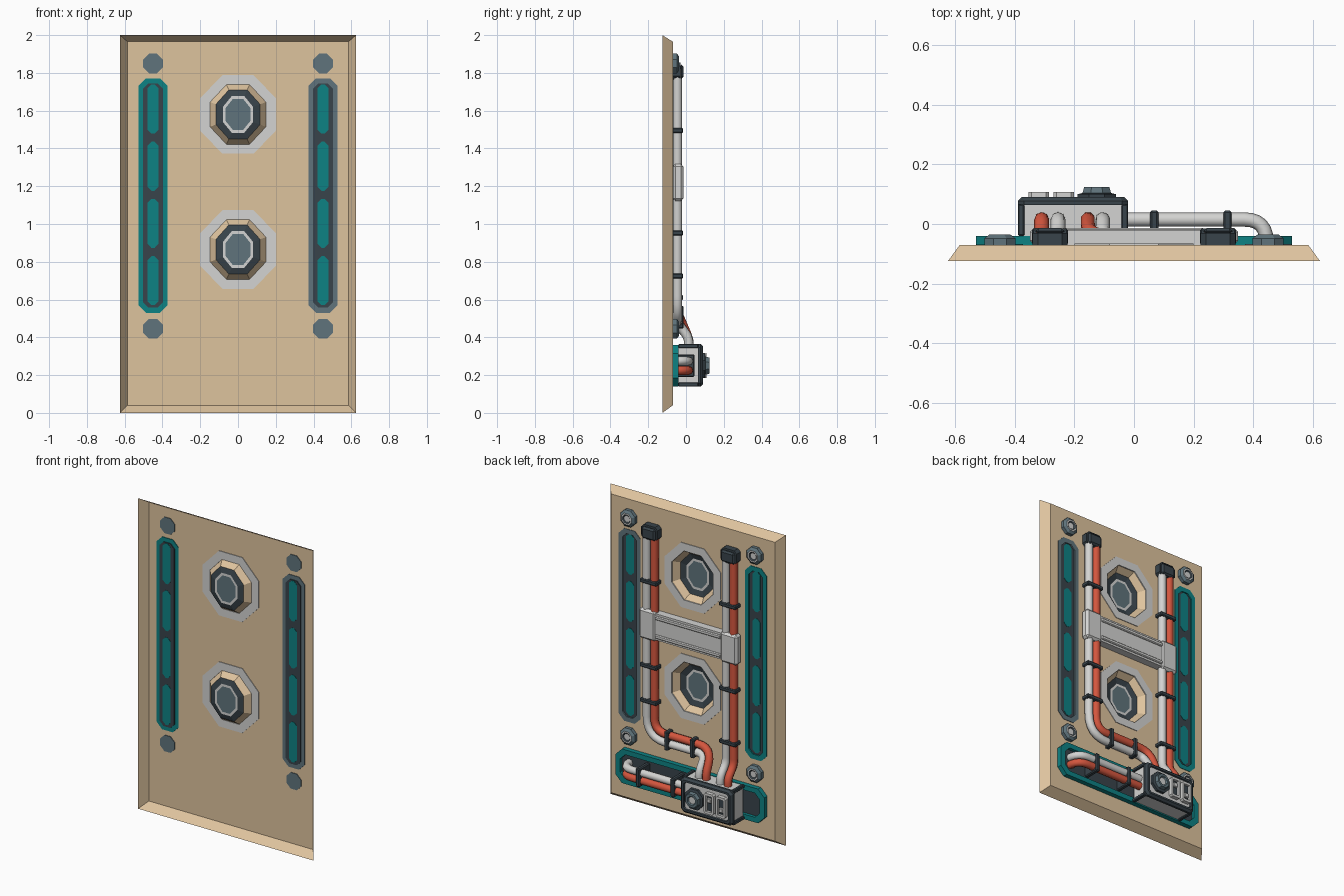
import bpy, bmesh, math
from mathutils import Vector, Matrix

if "Cube" in bpy.data.objects:
    bpy.data.objects.remove(bpy.data.objects["Cube"])


def material(name, r, g, b):
    m = bpy.data.materials.new(name)
    m.diffuse_color = [(c / 255 / 12.92 if c < 11 else ((c / 255 + .055) / 1.055) ** 2.4)
                       for c in (r, g, b)] + [1]
    m.use_nodes = True
    m.node_tree.nodes["Principled BSDF"].inputs["Base Color"].default_value = m.diffuse_color
    return m


TAN = material("tan", 222, 195, 158)
TEAL = material("teal", 13, 130, 132)
DARK = material("charcoal", 57, 68, 75)
SLATE = material("slate", 96, 116, 124)
LIGHT = material("light_grey", 212, 212, 210)
RED = material("brick_red", 212, 86, 62)


def add(name, me, *mats):
    ob = bpy.data.objects.new(name, me)
    bpy.context.collection.objects.link(ob)
    me.materials.clear()
    for m in mats:
        me.materials.append(m)
    return ob


def curve_to_mesh(cu, matrix, name, mat, smooth):
    tmp = bpy.data.objects.new("tmp", cu)
    bpy.context.collection.objects.link(tmp)
    dg = bpy.context.evaluated_depsgraph_get()
    me = bpy.data.meshes.new_from_object(tmp.evaluated_get(dg))
    bpy.data.objects.remove(tmp)
    me.transform(matrix)
    me.name = name
    for p in me.polygons:
        p.use_smooth = smooth
        p.material_index = 0
    return add(name, me, mat)


def rect(cx, cz, hx, hz, c=0):
    if c == 0:
        return [(cx - hx, cz - hz), (cx + hx, cz - hz), (cx + hx, cz + hz), (cx - hx, cz + hz)]
    q = [(hx - c, -hz), (hx, c - hz), (hx, hz - c), (hx - c, hz)]
    q += [(-x, -z) for x, z in q]
    return [(cx + x, cz + z) for x, z in q]


def octagon(cx, cz, hx, hz):
    k = 1 / math.cos(math.pi / 8)
    a = [math.pi / 8 + i * math.pi / 4 for i in range(8)]
    return [(cx + hx * k * math.cos(t), cz + hz * k * math.sin(t)) for t in a]


def plate(name, loops, y0, y1, mat):
    """Flat outline in x/z, later loops are holes, thickness from y0 to y1."""
    cu = bpy.data.curves.new(name, 'CURVE')
    cu.dimensions, cu.fill_mode, cu.extrude = '2D', 'BOTH', (y1 - y0) / 2
    for lp in loops:
        s = cu.splines.new('POLY')
        s.points.add(len(lp) - 1)
        for p, (x, z) in zip(s.points, lp):
            p.co = (x, z, 0, 1)
        s.use_cyclic_u = True
    mw = Matrix.Translation((0, (y0 + y1) / 2, 0)) @ Matrix.Rotation(math.pi / 2, 4, 'X')
    return curve_to_mesh(cu, mw, name, mat, False)


def box(name, x, y, z, mat, bevel=0.0):
    bm = bmesh.new()
    bmesh.ops.create_cube(bm, size=1)
    for v in bm.verts:
        v.co = [(r[0] + r[1]) / 2 + c * (r[1] - r[0]) for r, c in zip((x, y, z), v.co)]
    if bevel:
        bmesh.ops.bevel(bm, geom=bm.edges[:], offset=bevel, segments=1, affect='EDGES')
    me = bpy.data.meshes.new(name)
    bm.to_mesh(me)
    return add(name, me, mat)


def loft(name, rings, mats, bands, cap=True):
    """Join (outline, y) rings; bands give the material of each step, the last one the cap."""
    n = len(rings[0][0])
    verts = [(x, y, z) for lp, y in rings for x, z in lp]
    faces = [(r * n + i, r * n + (i + 1) % n, (r + 1) * n + (i + 1) % n, (r + 1) * n + i)
             for r in range(len(rings) - 1) for i in range(n)]
    if cap:
        faces.append(tuple(range((len(rings) - 1) * n, len(rings) * n)))
    me = bpy.data.meshes.new(name)
    me.from_pydata(verts, [], faces)
    ob = add(name, me, *mats)
    for i, p in enumerate(me.polygons):
        p.material_index = bands[i // n]
    return ob


def pipe(name, pts, cuts, mat, r=0.025):
    """Tube along pts with rounded corners; cuts are the corner lengths."""
    pts = [Vector(p) for p in pts]
    path = [pts[0]]
    for a, b, c, d in zip(pts, pts[1:], pts[2:], cuts):
        s, e = b + (a - b).normalized() * d, b + (c - b).normalized() * d
        for i in range(7):
            t = i / 6
            w = .72 * 2 * t * (1 - t) * 2 ** .5 / 1.0
            k = (1 - t) ** 2 + w + t * t
            path.append((s * (1 - t) ** 2 + b * w + e * t * t) / k)
    path.append(pts[-1])
    cu = bpy.data.curves.new(name, 'CURVE')
    cu.dimensions, cu.bevel_depth, cu.bevel_resolution = '3D', r, 2
    cu.use_fill_caps = True
    s = cu.splines.new('POLY')
    s.points.add(len(path) - 1)
    for p, co in zip(s.points, path):
        p.co = (*co, 1)
    return curve_to_mesh(cu, Matrix(), name, mat, True)


# Hollow wall panel: pierced sheet plus sloping rim, open at the front
WINDOWS = (0.865, 1.58)
holes = [octagon(0, z, .17, .18) for z in WINDOWS]
holes += [rect(s * .45, 1.15, .06, .60, .035) for s in (-1, 1)]
plate("panel_sheet", [rect(0, 1.0025, .585, .9625)] + holes, -.072, -.07, TAN)
loft("panel_rim", [(rect(0, 1, .625, 1), -.125), (rect(0, 1.0025, .585, .9625), -.07)],
     [TAN], [0], cap=False)

# Octagonal recessed windows
for z in WINDOWS:
    plate("window_ring", [octagon(0, z, .2, .208), octagon(0, z, .148, .158)], -.076, -.066, LIGHT)
    loft("window_funnel", [(octagon(0, z, *h), y) for h, y in (
        ((.15, .16), -.07), ((.117, .13), -.11), ((.08, .097), -.12),
        ((.066, .082), -.12))], [TAN, DARK, LIGHT, SLATE], [0, 1, 2, 3])

# Long vertical vents
for s, mat in ((-1, TEAL), (1, SLATE)):
    x = s * .45
    plate("vent_frame", [rect(x, 1.15, .078, .62, .04), rect(x, 1.15, .05, .59, .028)],
          -.076, -.067, mat)
    plate("vent_floor", [rect(x, 1.15, .053, .593, .028)], -.082, -.075, DARK)
    for i in range(4):
        plate("vent_slot", [rect(x, .70 + i * .303, .028, .13, .02)], -.084, -.073, TEAL)

# Corner bolts
for x in (-.45, .45):
    for z in (.445, 1.85):
        rings = [(octagon(x, z, h, h), y) for h, y in (
            (.052, -.075), (.052, -.048), (.036, -.036), (.027, -.036), (.02, -.042))]
        loft("bolt", rings, [SLATE, LIGHT, DARK], [0, 0, 1, 2, 1])
        plate("bolt_back", [octagon(x, z, .052, .052)], -.076, -.074, SLATE)

# Horizontal tray at the foot
plate("tray_frame", [rect(0, .25, .53, .11, .045), rect(0, .25, .497, .078, .035)], -.071, -.04, TEAL)
plate("tray_floor", [rect(0, .25, .5, .08, .035)], -.071, -.06, DARK)

# Vertical pipe pairs, ending in the control box
P = -.045
for x, mat in ((-.31, RED), (-.255, LIGHT)):
    pipe("straight_pipe", [(x, P, 1.82), (x, P, .47), (x, .015, .40), (x, .015, .33)],
         (.04, .03), mat)
for x, z, x2, mat, c1, c2 in ((.31, .48, -.105, LIGHT, .14, .05), (.255, .535, -.155, RED, .085, .1)):
    pipe("crossing_pipe", [(x, P, 1.82), (x, P, z), (x2, P, z), (x2, .015, .395), (x2, .015, .33)],
         (c1, c2, .03), mat)

# Pipe pair from the box side into the tray
for z, mat in ((.275, LIGHT), (.225, RED)):
    pipe("side_pipe", [(-.06, .015, z), (.445, .015, z), (.445, -.065, z)], (.075,), mat, .024)

# Pipe caps and clamps
for s, zs in ((-1, (1.495, .952, .61)), (1, (1.495, .952, .725))):
    x = s * .282
    plate("pipe_cap", [rect(x, 1.81, .058, .045, .018)], -.07, -.03, DARK)
    box("pipe_cap_top", (x - .05, x + .05), (-.035, -.014), (1.768, 1.845), DARK, .012)
    for z in zs:
        box("pipe_clamp", (x - .06, x + .06), (-.07, -.015), (z - .013, z + .013), DARK, .005)
for x in (-.03, .153):
    box("crossing_clamp", (x - .014, x + .014), (-.07, -.013), (.447, .567), DARK, .005)
for x in (.068, .314):
    box("side_clamp", (x - .014, x + .014), (-.068, .045), (.19, .31), DARK, .006)

# Bridge plate over the pipes
for s in (-1, 1):
    box("bridge_end", (s * .29 - .06, s * .29 + .06), (-.07, -.013), (1.122, 1.318), LIGHT, .014)
box("bridge_plate", (-.24, .24), (-.07, -.022), (1.135, 1.305), LIGHT)
for z in (1.16, 1.28):
    box("bridge_ridge", (-.235, .235), (-.03, -.013), (z - .012, z + .012), LIGHT, .005)

# Control box with dark edge frame
bx, bz = -.205, .252
box("box_foot", (-.35, -.065), (-.07, -.035), (.165, .322), DARK)
box("box_body", (-.378, -.032), (-.04, .08), (.148, .357), LIGHT)
rim = [(rect(bx, bz, *h), y) for h, y in (
    ((.185, .113, .02), .064), ((.185, .113, .02), .078), ((.172, .1, .015), .091),
    ((.158, .088, .012), .091), ((.155, .085, .012), .083))]
loft("box_lid_frame", rim, [DARK, LIGHT], [0, 0, 0, 0, 1])
for sx in (-1, 1):
    for sz in (-1, 1):
        x, z = bx + sx * .174, bz + sz * .102
        box("box_corner", (x - .011, x + .011), (-.04, .066), (z - .011, z + .011), DARK, .004)

# Knob and two slider switches
loft("knob", [(octagon(-.125, .25, h, h), y) for h, y in (
    (.064, .08), (.064, .1), (.048, .104), (.042, .125), (.028, .125), (.022, .116))],
    [DARK, SLATE, LIGHT], [0, 0, 1, 1, 1, 2])
for x, dz in ((-.236, .02), (-.32, -.02)):
    plate("switch_frame", [rect(x, bz, .034, .066, .01), rect(x, bz, .02, .05)], .08, .108, LIGHT)
    plate("switch_bed", [rect(x, bz, .022, .052)], .08, .092, DARK)
    box("switch_slider", (x - .015, x + .015), (.09, .106), (bz + dz - .015, bz + dz + .015), LIGHT, .004)
